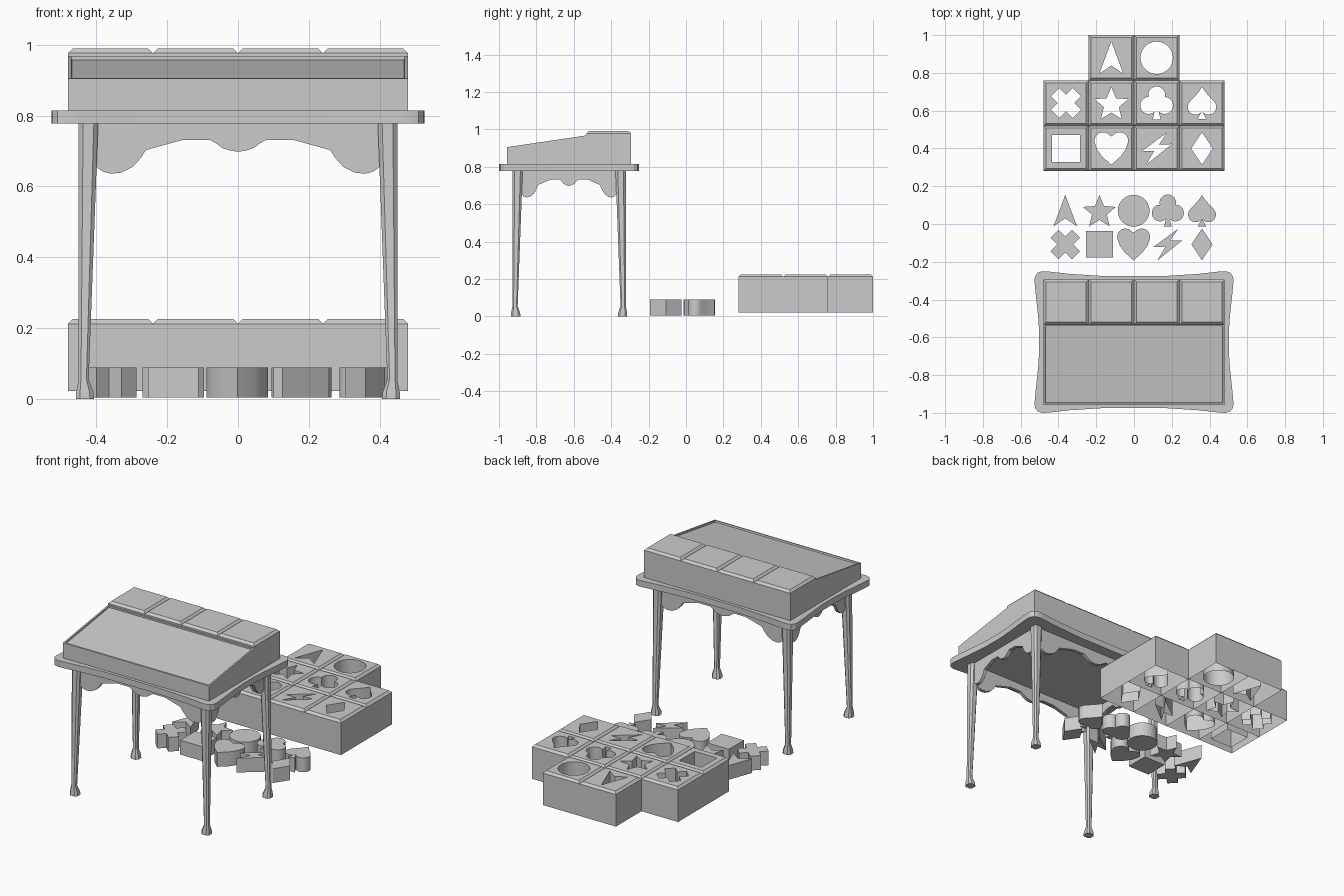
import bpy, bmesh
from math import sin, cos, pi, radians
from mathutils import Vector

if "Cube" in bpy.data.objects:
    bpy.data.objects.remove(bpy.data.objects["Cube"])


def finish(name, bm, fix=True):
    if fix:
        bmesh.ops.recalc_face_normals(bm, faces=bm.faces[:])
    me = bpy.data.meshes.new(name)
    bm.to_mesh(me)
    bm.free()
    ob = bpy.data.objects.new(name, me)
    bpy.context.collection.objects.link(ob)
    return ob


def prism(name, pts, place, vec):
    """Extrude a 2D outline; place maps (a, b) to 3D."""
    bm = bmesh.new()
    f = bm.faces.new([bm.verts.new(place(a, b)) for a, b in pts])
    r = bmesh.ops.extrude_face_region(bm, geom=[f], use_keep_orig=True)
    verts = [v for v in r['geom'] if isinstance(v, bmesh.types.BMVert)]
    bmesh.ops.translate(bm, verts=verts, vec=Vector(vec))
    return finish(name, bm)


def arc(cx, cy, r, a0, a1, n=12):
    return [(cx + r * cos(radians(a0 + (a1 - a0) * i / n)),
             cy + r * sin(radians(a0 + (a1 - a0) * i / n))) for i in range(n + 1)]


def mirror(half):
    """Close a right-hand half outline (top to bottom) across x = 0."""
    return half + [(-x, y) for x, y in reversed(half) if x > 1e-5]


# Shape outlines
plus = [(.03, .08), (.03, .03), (.08, .03)]
quad = plus + [(x, -y) for x, y in reversed(plus)]
plus = quad + [(-x, y) for x, y in reversed(quad)]
shapes = {
    'arrow': [(0, .084), (.062, -.082), (0, -.04), (-.062, -.082)],
    'star': [((.092 if i % 2 == 0 else .041) * sin(i * pi / 5),
              (.092 if i % 2 == 0 else .041) * cos(i * pi / 5) - .008) for i in range(10)],
    'circle': arc(0, 0, .084, 0, 360, 40)[:-1],
    'club': mirror(arc(0, .042, .0437, 90, -14) + arc(.041, -.012, .044, 84, -134, 18)
                   + [(.02, -.084)]),
    'spade': mirror([(0, .083), (.018, .056), (.042, .03), (.062, .009)]
                    + arc(.034, -.02, .04, 30, -145, 14) + [(.022, -.082)]),
    'cross': [((x - y) * .7071, (x + y) * .7071) for x, y in plus],
    'square': [(.072, .07), (.072, -.07), (-.072, -.07), (-.072, .07)],
    'heart': mirror([(0, .062)] + arc(.043, .04, .044, 140, -15, 14)
                    + [(.074, -.005), (.048, -.042), (0, -.085)]),
    'bolt': [(.055, .083), (-.078, -.015), (-.012, -.012), (-.055, -.085),
             (.078, .022), (.012, .02)],
    'diamond': [(0, .084), (.056, 0), (0, -.084), (-.056, 0)],
}


# Loose pieces in two rows of five
for i, (name, pts) in enumerate(shapes.items()):
    px, py = (-.364 + .181 * (i % 5)), (.07 if i < 5 else -.108)
    prism(name + '_piece', pts, lambda a, b: (px + a, py + b, .004), (0, 0, .085))


# Tile with chamfered top, optionally pierced by an open shaft
def tile(name, cx, cy, z0, z1, hole=None, s=.12, c=.013):
    bm = bmesh.new()

    def ring(pts, z):
        return [bm.verts.new((cx + x, cy + y, z)) for x, y in pts]

    def skin(a, b):
        for i in range(len(a)):
            j = (i + 1) % len(a)
            bm.faces.new((a[i], a[j], b[j], b[i]))

    def sq(h):
        return [(-h, -h), (h, -h), (h, h), (-h, h)]

    low, mid, top = ring(sq(s), z0), ring(sq(s), z1 - c), ring(sq(s - c), z1)
    skin(low, mid)
    skin(mid, top)
    if hole:
        pts = [(x * 1.02, y * 1.02) for x, y in hole]
        up, down = ring(pts, z1), ring(pts, z0)
        skin(up, down)
        edges = [bm.edges.get((l[i], l[(i + 1) % len(l)])) for l in (top, up) for i in range(len(l))]
        bmesh.ops.triangle_fill(bm, edges=edges, use_beauty=True)
    else:
        bm.faces.new(top)
        bm.faces.new(low)
    return finish(name, bm)


# Block of ten pierced tiles
layout = [(.40, -.36, ('square', 'heart', 'bolt', 'diamond')),
          (.64, -.36, ('cross', 'star', 'club', 'spade')),
          (.88, -.12, ('arrow', 'circle'))]
for y, x0, names in layout:
    for i, n in enumerate(names):
        tile(n + '_tile', x0 + .24 * i, y, .022, .225, shapes[n])

CY = -.625  # desk centre

# Table top with concave edges and rounded corners
q = [(0, .35), (.17, .35), (.34, .361), (.45, .373), (.485, .375), (.51, .367),
     (.524, .348), (.527, .325), (.52, .25), (.508, .14), (.502, .05)]
right = q + [(x, -y) for x, y in reversed(q)]
prism('table_top', mirror(right), lambda a, b: (a, CY + b, .778), (0, 0, .037))

# Sloped desk body with recessed writing panel
body = prism('desk_body', [(-.957, .815), (-.957, .905), (-.53, .968), (-.53, .815)],
             lambda a, b: (-.48, a, b), (.96, 0, 0))
bm = bmesh.new()
bm.from_mesh(body.data)
slope = [f for f in bm.faces if .9 < f.normal.z < .999]
bmesh.ops.inset_region(bm, faces=slope, thickness=.013)
bmesh.ops.inset_region(bm, faces=slope, thickness=.002, depth=-.009)
bm.to_mesh(body.data)
bm.free()

# Row of four tiles at the back of the desk
for i in range(4):
    tile('desk_tile', -.36 + .24 * i, -.413, .815, .99)

# Tapered chamfered legs with flared feet
sections = [(0, -.043, .008), (.02, -.041, .007), (.055, -.028, 0), (.778, -.055, 0)]
for sx in (-1, 1):
    for sy in (-1, 1):
        bm = bmesh.new()
        prev = None
        for z, a, b in sections:
            m, h = (a + b) / 2, (b - a) / 2
            k = h * .55
            oct_pts = [(h, -k), (h, k), (k, h), (-k, h), (-h, k), (-h, -k), (-k, -h), (k, -h)]
            cur = [bm.verts.new((sx * (.45 + m + x), CY + sy * (.303 + m + y), z))
                   for x, y in oct_pts]
            if prev:
                for i in range(8):
                    j = (i + 1) % 8
                    bm.faces.new((prev[i], prev[j], cur[j], cur[i]))
            else:
                bm.faces.new(cur)
            prev = cur
        bm.faces.new(prev)
        finish(('back' if sy > 0 else 'front') + '_leg', bm)

# Scalloped aprons
edge = [(0, .698), (.025, .702), (.045, .709), (.062, .722), (.08, .732), (.155, .732),
        (.26, .703), (.275, .68), (.297, .656), (.33, .639), (.36, .636), (.382, .642), (.4, .655)]
wave = [(-x, z) for x, z in reversed(edge[1:])] + edge + [(.4, .778), (-.4, .778)]
for s in (-1, 1):
    prism('long_apron', wave, lambda a, b: (a, CY + s * .265, b), (0, s * .02, 0))
    prism('side_apron', wave, lambda a, b: (s * .412, CY + a * .635, b), (s * .02, 0, 0))

# Smooth the curved walls, keep edges sharp
for ob in bpy.context.scene.objects:
    ob.select_set(True)
    bpy.context.view_layer.objects.active = ob
bpy.ops.object.shade_smooth_by_angle(angle=radians(25))
